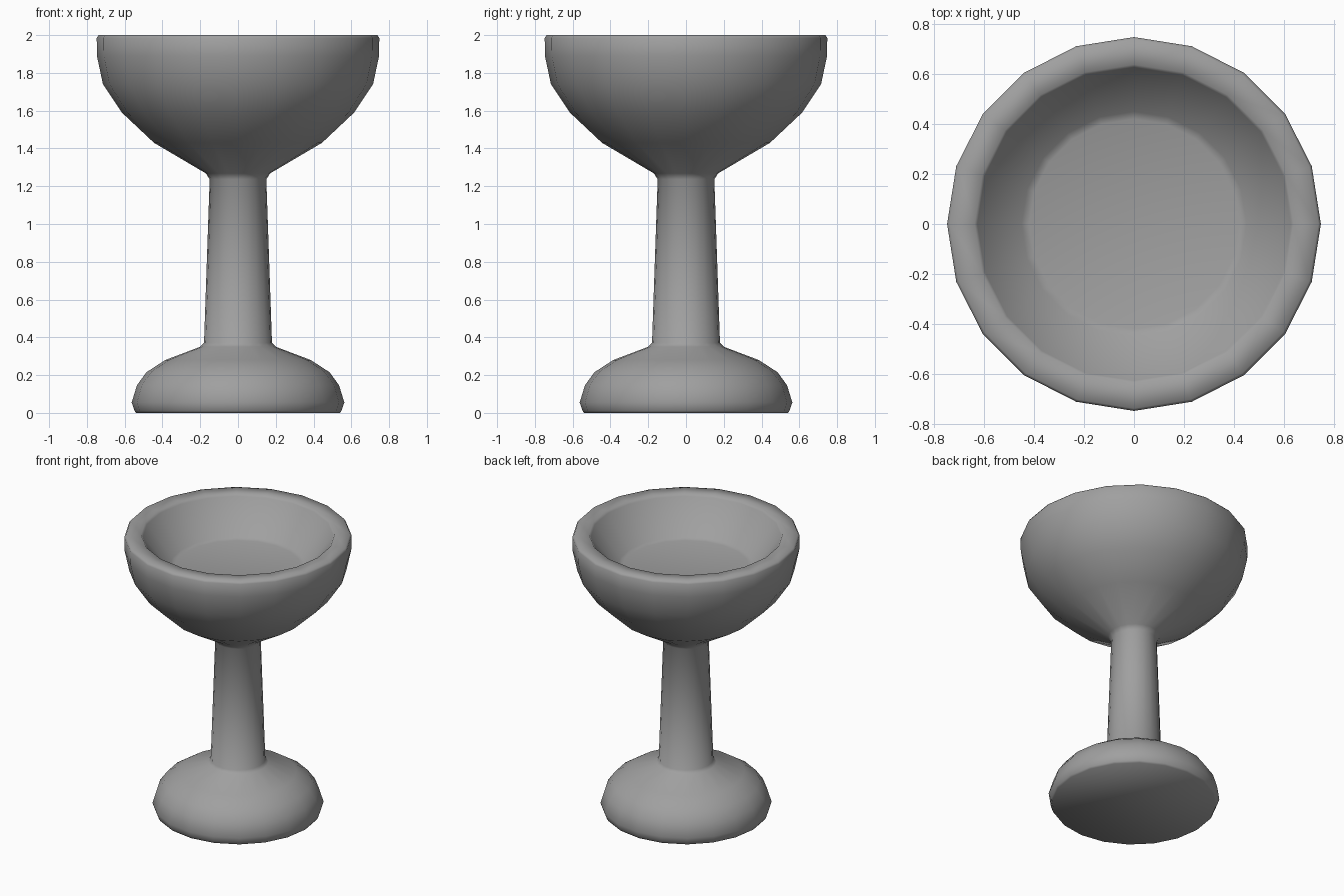
import bpy
import bmesh
import math

if "Cube" in bpy.data.objects:
    bpy.data.objects.remove(bpy.data.objects["Cube"], do_unlink=True)

SIDES = 20


def make_material(name, color):
    mat = bpy.data.materials.new(name)
    mat.use_nodes = True
    mat.diffuse_color = color
    mat.node_tree.nodes["Principled BSDF"].inputs["Base Color"].default_value = color
    return mat


def lathe(name, profile, mat):
    """Spin (radius, z) points around z; both ends are closed with flat caps."""
    bm = bmesh.new()
    rings = []
    for r, z in profile:
        ring = []
        for i in range(SIDES):
            a = math.tau * i / SIDES
            ring.append(bm.verts.new((r * math.cos(a), r * math.sin(a), z)))
        rings.append(ring)
    for low, high in zip(rings, rings[1:]):
        for i in range(SIDES):
            j = (i + 1) % SIDES
            bm.faces.new((low[i], low[j], high[j], high[i]))
    bm.faces.new(rings[0][::-1])
    bm.faces.new(rings[-1])
    mesh = bpy.data.meshes.new(name)
    bm.to_mesh(mesh)
    bm.free()
    mesh.materials.append(mat)
    obj = bpy.data.objects.new(name, mesh)
    bpy.context.collection.objects.link(obj)
    return obj


grey = make_material("plain grey", (0.35, 0.35, 0.35, 1))

# Domed foot, tapered stem, rounded bowl, rim and hollow in one outline
foot = [(0.54, 0), (0.548, 0.012), (0.563, 0.055), (0.535, 0.146), (0.485, 0.215), (0.385, 0.28)]
stem = [(0.2, 0.35), (0.18, 0.37), (0.15, 1.237), (0.17, 1.268)]
bowl = [(0.445, 1.43), (0.615, 1.59), (0.715, 1.74), (0.747, 1.89), (0.748, 1.985), (0.738, 2)]
hollow = [(0.638, 2), (0.627, 1.985), (0.45, 1.77), (0.42, 1.76)]
goblet = lathe("goblet", foot + stem + bowl + hollow, grey)

bpy.ops.object.select_all(action="DESELECT")
goblet.select_set(True)
bpy.context.view_layer.objects.active = goblet
bpy.ops.object.shade_smooth_by_angle(angle=math.radians(60))
